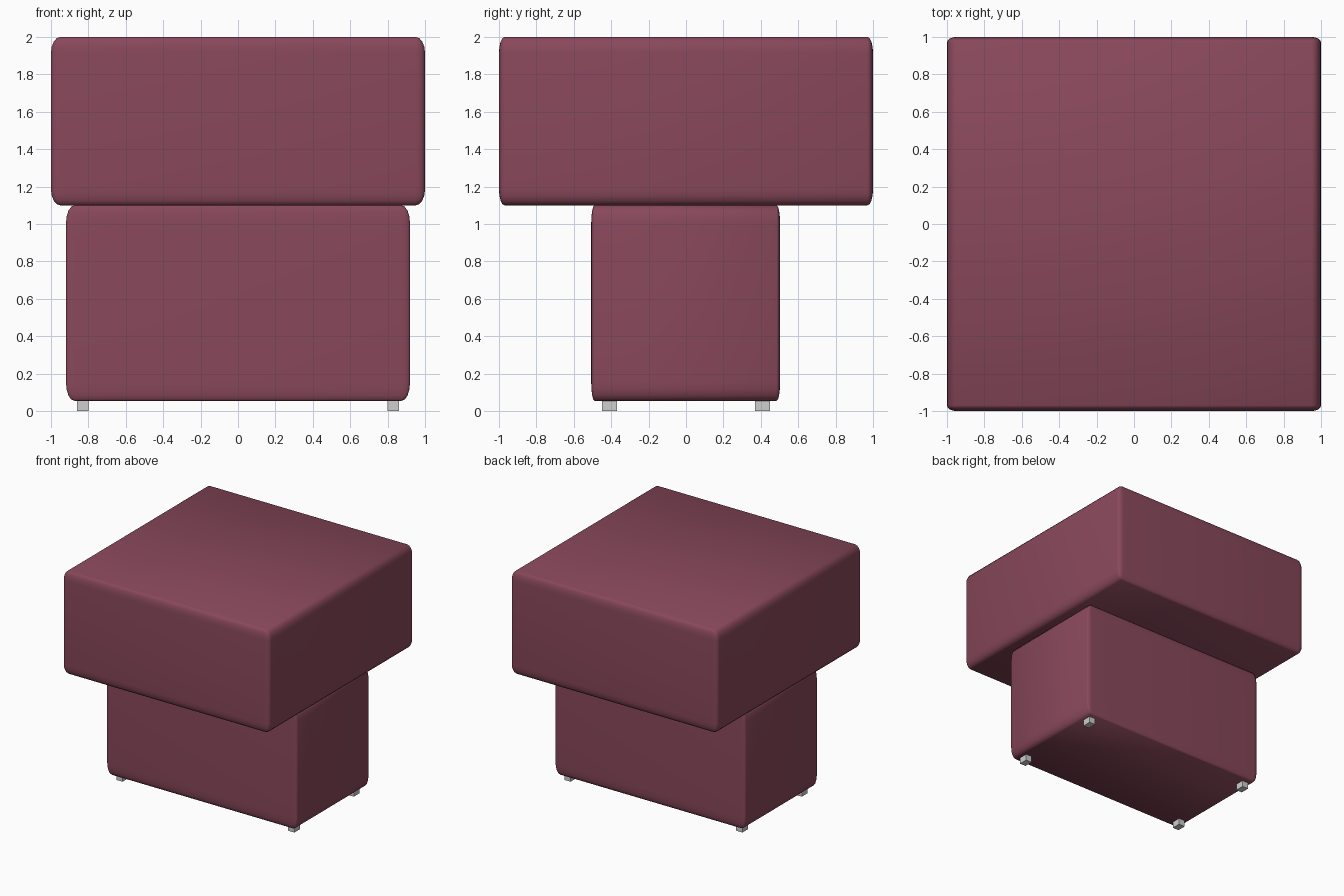
import bpy
import bmesh
from mathutils import Matrix, Vector

if "Cube" in bpy.data.objects:
    bpy.data.objects.remove(bpy.data.objects["Cube"])


def material(name, rgb):
    mat = bpy.data.materials.new(name)
    mat.diffuse_color = (*rgb, 1)
    mat.use_nodes = True
    mat.node_tree.nodes["Principled BSDF"].inputs["Base Color"].default_value = mat.diffuse_color
    return mat


fabric = material("burgundy fabric", (0.25, 0.065, 0.105))
metal = material("light grey metal", (0.62, 0.62, 0.62))


def box(name, low, high, mat, radii=None):
    """Box between two corners; radii gives the edge rounding along x, y, z."""
    low, high = Vector(low), Vector(high)
    size = high - low
    r = Vector(radii or (1, 1, 1))
    bm = bmesh.new()
    bmesh.ops.create_cube(bm, size=1)
    # round with unit radius in stretched space, then scale to final size
    bmesh.ops.scale(bm, vec=[s / k for s, k in zip(size, r)], verts=bm.verts)
    if radii:
        bmesh.ops.bevel(bm, geom=bm.edges[:], offset=1, segments=4,
                        profile=0.5, affect='EDGES')
    bmesh.ops.scale(bm, vec=r, verts=bm.verts)
    bm.transform(Matrix.Translation((low + high) / 2))
    for f in bm.faces:
        f.smooth = radii is not None
    mesh = bpy.data.meshes.new(name)
    bm.to_mesh(mesh)
    bm.free()
    mesh.materials.append(mat)
    obj = bpy.data.objects.new(name, mesh)
    bpy.context.collection.objects.link(obj)
    return obj


# Wide upper cushion and narrower base block
box("seat_cushion", (-1, -1, 1.10), (1, 1, 2), fabric, (0.05, 0.03, 0.085))
box("base_block", (-0.92, -0.507, 0.055), (0.92, 0.503, 1.10), fabric,
    (0.045, 0.018, 0.1))

# Four small square feet
for sx, side in ((-1, "left"), (1, "right")):
    for sy, end in ((-1, "front"), (1, "back")):
        cx, cy = sx * 0.83, sy * 0.41
        box(f"{end}_{side}_foot", (cx - 0.03, cy - 0.04, 0),
            (cx + 0.03, cy + 0.04, 0.07), metal)
